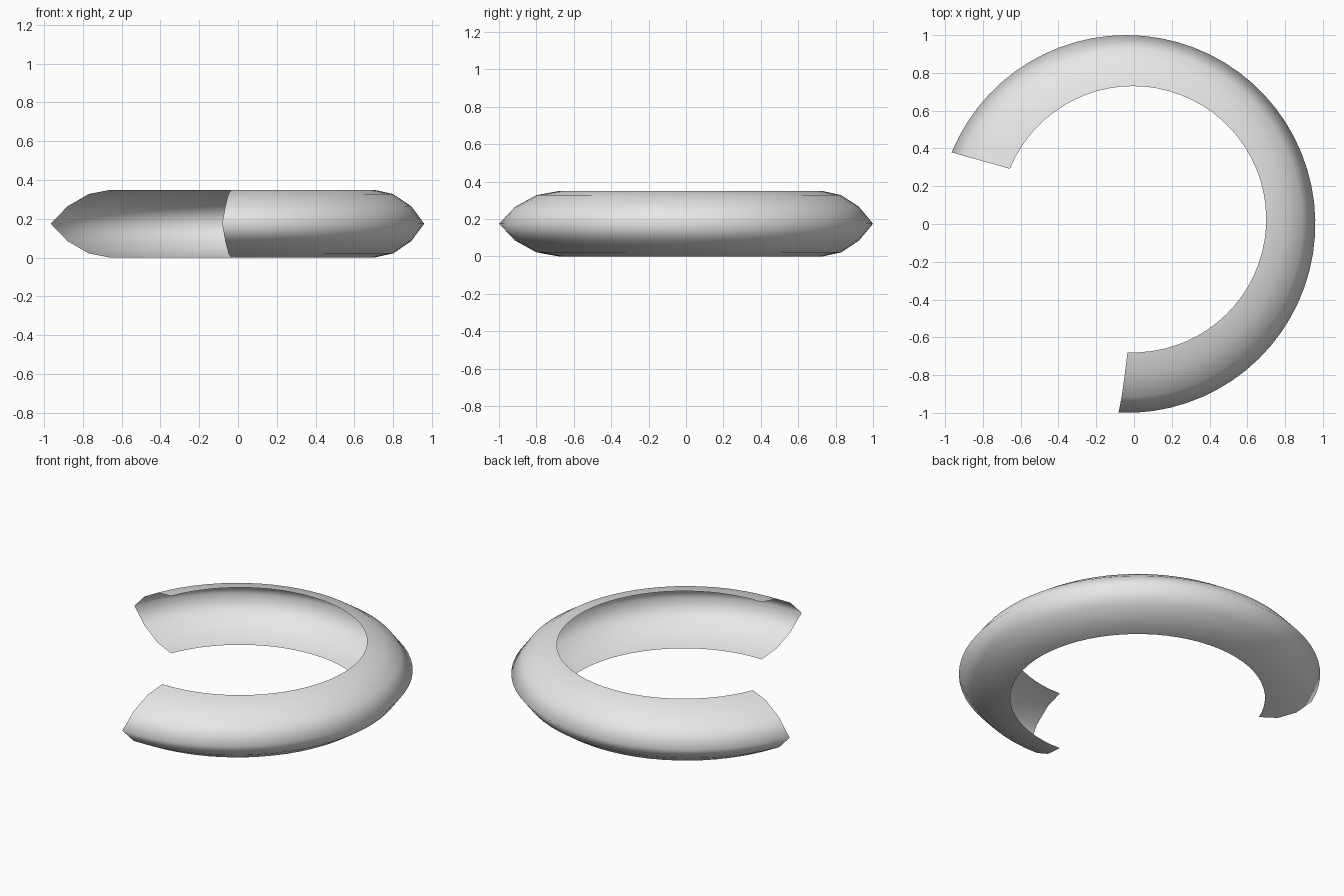
import bpy
import bmesh
from math import radians, cos, sin

# Remove the default cube
cube = bpy.data.objects.get("Cube")
if cube:
    bpy.data.objects.remove(cube, do_unlink=True)

# Material
grey = bpy.data.materials.new("light_grey")
grey.use_nodes = True
colour = (0.8, 0.8, 0.8, 1)
grey.diffuse_color = colour
grey.node_tree.nodes["Principled BSDF"].inputs["Base Color"].default_value = colour

# Half-tube section from rim to crest: radius, height above the mid plane, centre x, centre y
MID = 0.175
half = [
    (0.705, 0.175, -0.005, 0.025),
    (0.815, 0.153, -0.015, 0.015),
    (0.920, 0.090, -0.027, 0.005),
    (1.000, 0.000, -0.040, 0.000),
]
section = half + [(r, -h, x, y) for r, h, x, y in reversed(half[:-1])]

# Sweep of the open ring
START, END, STEPS = radians(-92.4), radians(157.7), 48


def ring_point(r, h, x, y, angle):
    return (x + r * cos(angle), y + r * sin(angle), MID + h)


# Open half-tube shell
bm = bmesh.new()
columns = []
for i in range(STEPS + 1):
    angle = START + (END - START) * i / STEPS
    columns.append([bm.verts.new(ring_point(*p, angle)) for p in section])
for a, b in zip(columns, columns[1:]):
    for j in range(len(section) - 1):
        face = bm.faces.new((a[j], a[j + 1], b[j + 1], b[j]))
        face.smooth = True

mesh = bpy.data.meshes.new("open_ring_shell")
bm.to_mesh(mesh)
bm.free()
mesh.materials.append(grey)
shell = bpy.data.objects.new("open_ring_shell", mesh)
bpy.context.collection.objects.link(shell)
